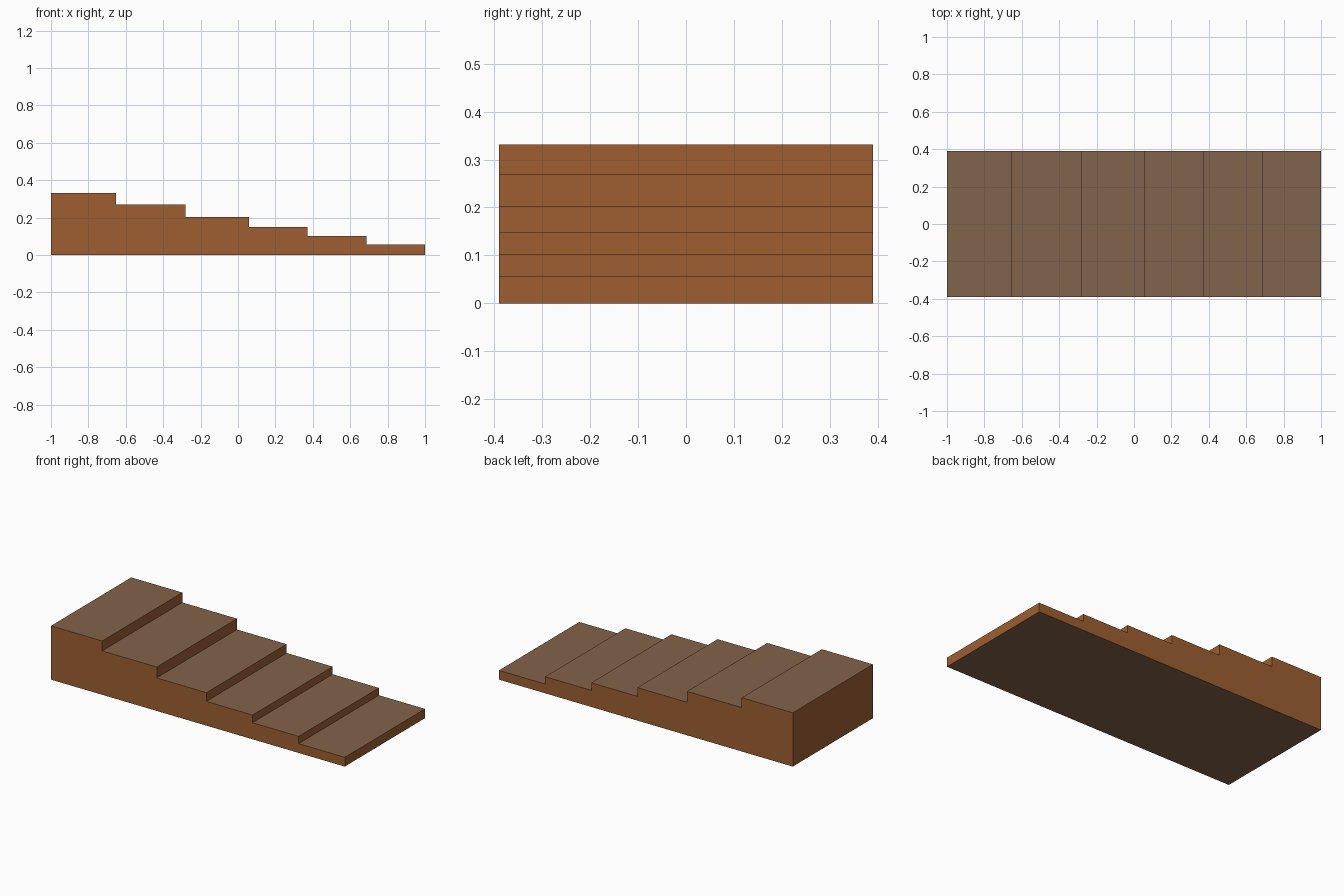
import bpy, bmesh

if "Cube" in bpy.data.objects:
    bpy.data.objects.remove(bpy.data.objects["Cube"])

HALF_WIDTH = 0.39
EDGES = [-1.0, -0.652, -0.28, 0.058, 0.372, 0.686, 1.0]   # step breaks along x
HEIGHTS = [0.331, 0.27, 0.203, 0.149, 0.102, 0.057]       # tread heights


def material(name, colour):
    mat = bpy.data.materials.new(name)
    mat.diffuse_color = (*colour, 1.0)
    mat.use_nodes = True
    mat.node_tree.nodes["Principled BSDF"].inputs["Base Color"].default_value = mat.diffuse_color
    return mat


side_brown = material("warm_wood_brown", (0.337, 0.114, 0.031))
tread_brown = material("dull_tread_brown", (0.223, 0.125, 0.070))

# Stepped side profile
profile = [(EDGES[0], 0.0)]
for i, h in enumerate(HEIGHTS):
    profile += [(EDGES[i], h), (EDGES[i + 1], h)]
profile.append((EDGES[-1], 0.0))

# Extrude the profile across the width into one closed solid
bm = bmesh.new()
face = bm.faces.new([bm.verts.new((x, -HALF_WIDTH, z)) for x, z in profile])
result = bmesh.ops.extrude_face_region(bm, geom=[face], use_keep_orig=True)
new_verts = [g for g in result["geom"] if isinstance(g, bmesh.types.BMVert)]
bmesh.ops.translate(bm, verts=new_verts, vec=(0, 2 * HALF_WIDTH, 0))
bmesh.ops.recalc_face_normals(bm, faces=bm.faces)

# Treads and underside use the duller brown
for f in bm.faces:
    f.material_index = 1 if abs(f.normal.z) > 0.5 else 0

mesh = bpy.data.meshes.new("stepped_block")
bm.to_mesh(mesh)
bm.free()
mesh.materials.append(side_brown)
mesh.materials.append(tread_brown)
bpy.context.collection.objects.link(bpy.data.objects.new("stepped_block", mesh))
